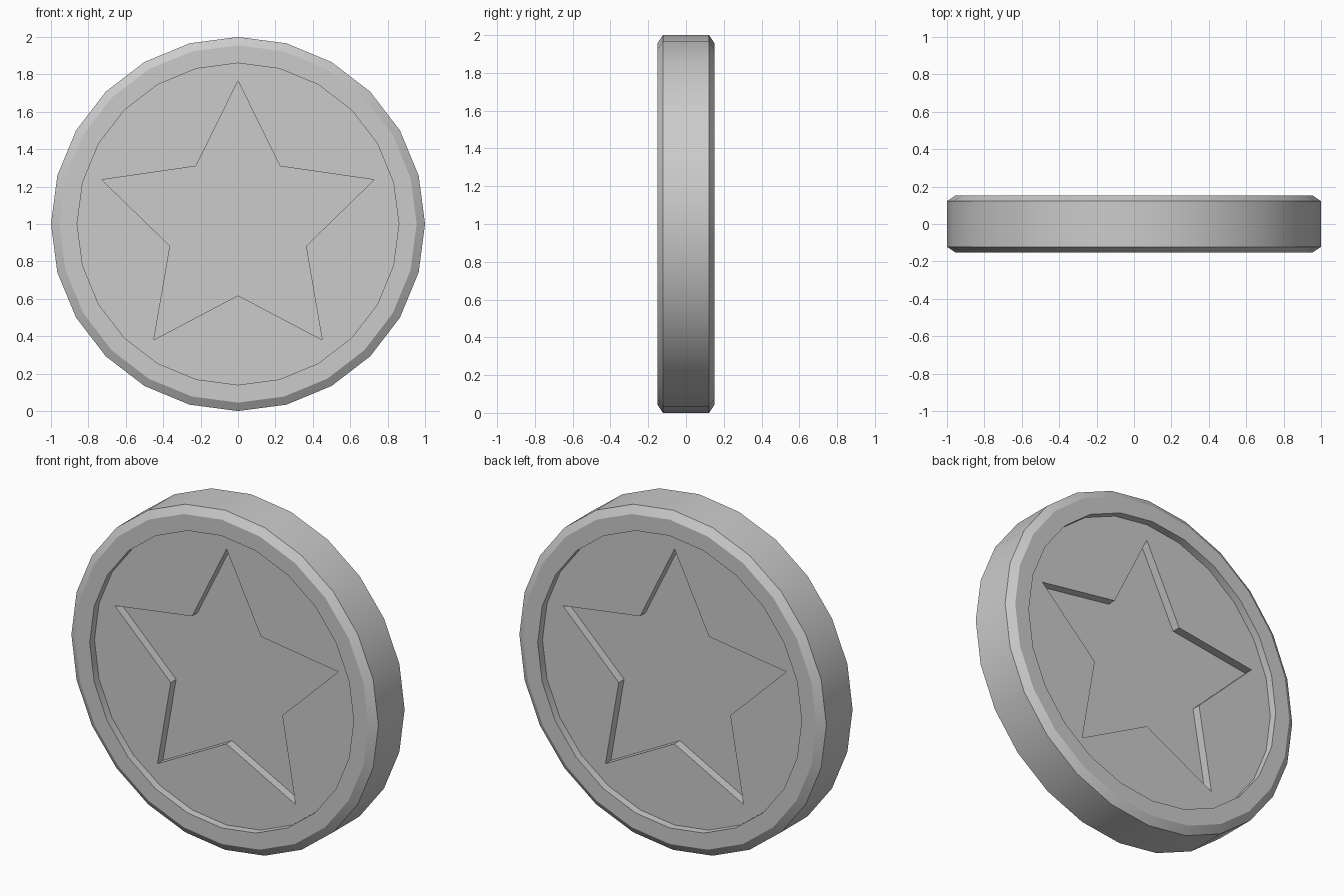
import bpy, bmesh
from math import sin, cos, pi, radians

if "Cube" in bpy.data.objects:
    bpy.data.objects.remove(bpy.data.objects["Cube"])

SIDES = 24
bm = bmesh.new()


def loop(radii, y):
    """Closed ring of vertices facing y, first vertex at the top."""
    n = len(radii)
    return [bm.verts.new((r * sin(2 * pi * i / n), y, 1 + r * cos(2 * pi * i / n)))
            for i, r in enumerate(radii)]


def bridge(a, b):
    n = len(a)
    for i in range(n):
        j = (i + 1) % n
        bm.faces.new((a[i], a[j], b[j], b[i]))


def ring_edges(vs):
    return [bm.edges.get((vs[i], vs[(i + 1) % len(vs)])) for i in range(len(vs))]


outer = []
for s in (-1, 1):
    # bevelled rim and step down to the recessed field
    profile = [(1.0, 0.122), (0.955, 0.152), (0.86, 0.152), (0.86, 0.107)]
    rings = [loop([r] * SIDES, s * y) for r, y in profile]
    for a, b in zip(rings, rings[1:]):
        bridge(a, b)
    outer.append(rings[0])
    # sunken star
    top = loop([0.765, 0.382] * 5, s * 0.107)
    floor = loop([0.765, 0.382] * 5, s * 0.057)
    bridge(top, floor)
    bm.faces.new(floor)
    # flat field between rim and star
    bmesh.ops.triangle_fill(bm, use_beauty=True, normal=(0, s, 0),
                            edges=ring_edges(rings[-1]) + ring_edges(top))
# outer edge of the coin
bridge(outer[0], outer[1])

bmesh.ops.recalc_face_normals(bm, faces=bm.faces)
mesh = bpy.data.meshes.new("star_coin")
bm.to_mesh(mesh)
bm.free()
coin = bpy.data.objects.new("star_coin", mesh)
bpy.context.collection.objects.link(coin)
bpy.context.view_layer.objects.active = coin
coin.select_set(True)
bpy.ops.object.shade_smooth_by_angle(angle=radians(30))
